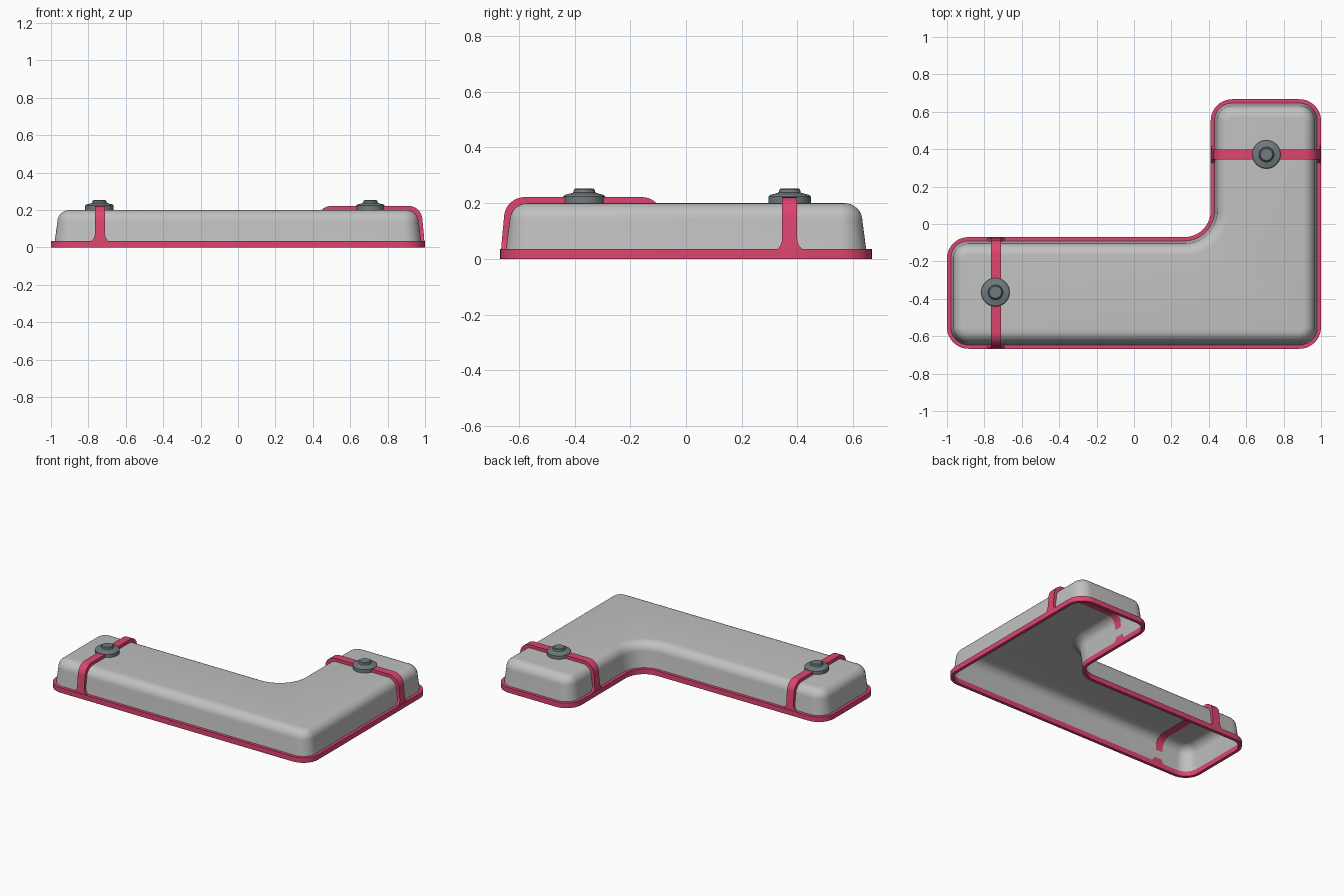
import bpy, bmesh, math
from mathutils import Vector

cube = bpy.data.objects.get("Cube")
if cube:
    bpy.data.objects.remove(cube)


def material(name, rgb):
    m = bpy.data.materials.new(name)
    m.use_nodes = True
    m.diffuse_color = (*rgb, 1)
    m.node_tree.nodes["Principled BSDF"].inputs["Base Color"].default_value = (*rgb, 1)
    return m


GREY = material("shell grey", (0.53, 0.53, 0.53))
RED = material("raspberry trim", (0.72, 0.06, 0.16))
STEEL = material("button steel", (0.16, 0.2, 0.215))

# L-shaped plan, counter-clockwise
X0, X1, XM = -1.0, 1.0, 0.41
Y0, Y1, YM = -0.667, 0.667, -0.07
PLAN = [(X0, Y0), (X1, Y0), (X1, Y1), (XM, Y1), (XM, YM), (X0, YM)]
RIM_H = 0.035


def outline(inset, steps=10):
    """Rounded plan moved inward by inset."""
    pts = []
    for i, p in enumerate(PLAN):
        p = Vector(p)
        a = (p - Vector(PLAN[i - 1])).normalized()
        b = (Vector(PLAN[(i + 1) % len(PLAN)]) - p).normalized()
        turn = a.x * b.y - a.y * b.x
        corner = p + inset * (b - a) * turn
        r = 0.115 - inset if turn > 0 else 0.14 + inset
        centre = corner + r * (b - a)
        for k in range(steps + 1):
            t = k / steps * math.pi / 2
            pts.append(centre - r * b * math.cos(t) + r * a * math.sin(t))
    return pts


def finish(bm, name, mat, angle=35):
    bmesh.ops.recalc_face_normals(bm, faces=bm.faces)
    me = bpy.data.meshes.new(name)
    bm.to_mesh(me)
    bm.free()
    me.materials.append(mat)
    ob = bpy.data.objects.new(name, me)
    bpy.context.collection.objects.link(ob)
    bpy.ops.object.select_all(action="DESELECT")
    ob.select_set(True)
    bpy.context.view_layer.objects.active = ob
    bpy.ops.object.shade_smooth_by_angle(angle=math.radians(angle))
    return ob


def loft(bm, rings, loop=False):
    """Skin closed rings of points."""
    rows = [[bm.verts.new(p) for p in ring] for ring in rings]
    pairs = list(zip(rows, rows[1:])) + ([(rows[-1], rows[0])] if loop else [])
    for lo, hi in pairs:
        for i in range(len(lo)):
            j = (i + 1) % len(lo)
            bm.faces.new((lo[i], lo[j], hi[j], hi[i]))
    return rows


def shoulder(inset, top, r, steps=8):
    """Quarter round from a wall at inset up to a flat top."""
    return [(inset + r * (1 - math.cos(k / steps * math.pi / 2)),
             top - r + r * math.sin(k / steps * math.pi / 2)) for k in range(steps + 1)]


# Shell: open underneath, tapered walls, rounded shoulder, flat top
bm = bmesh.new()
levels = [(0.02, RIM_H - 0.005)] + shoulder(0.034, 0.2, 0.064)
rows = loft(bm, [[(p.x, p.y, z) for p in outline(d)] for d, z in levels])
bm.faces.new(rows[-1])
finish(bm, "shell", GREY)

# Rim: rectangular band around the lower edge
bm = bmesh.new()
section = [(0, 0), (0, RIM_H), (0.021, RIM_H), (0.021, 0)]
loft(bm, [[(p.x, p.y, z) for p in outline(d)] for d, z in section], loop=True)
finish(bm, "rim", RED)


def half_width(z):
    """Strap half width, flaring where it meets the rim."""
    t = max(0, min(1, (0.075 - z) / 0.04))
    return 0.027 + 0.018 * t ** 2.5


def strap(name, start, end, place):
    """Arched band across one arm; place maps (along, across, z) to a point."""
    feet = [RIM_H * 0.5, RIM_H, 0.043, 0.05, 0.06, 0.075]
    outer = [(0.001 + 0.08 * z, z) for z in feet] + shoulder(0.014, 0.222, 0.074)
    inner = [(0.018 + 0.1 * z, z) for z in feet] + shoulder(0.034, 0.198, 0.064)
    rings = []
    for (do, zo), (di, zi) in zip(outer, inner):
        w = half_width(zo)
        rings.append([(do, -w, zo), (do, w, zo), (di, w, zi), (di, -w, zi)])
    path = [[place(start + d, w, z) for d, w, z in ring] for ring in rings]
    path += [[place(end - d, w, z) for d, w, z in ring] for ring in reversed(rings)]
    bm = bmesh.new()
    rows = loft(bm, path)
    bm.faces.new(rows[0])
    bm.faces.new(rows[-1])
    finish(bm, name, RED)


strap("long_arm_strap", Y0, YM, lambda u, w, z: (-0.738 + w, u, z))
strap("short_arm_strap", XM, X1, lambda u, w, z: (u, 0.372 + w, z))


# Buttons: stepped discs turned from one profile
def button(name, x, y, sides=40):
    profile = [(0.076, 0.201), (0.076, 0.224), (0.07, 0.23), (0.056, 0.233),
               (0.04, 0.238), (0.037, 0.249), (0.032, 0.253)]
    turns = [2 * math.pi * k / sides for k in range(sides)]
    bm = bmesh.new()
    rows = loft(bm, [[(x + r * math.cos(t), y + r * math.sin(t), z) for t in turns]
                     for r, z in profile])
    bm.faces.new(rows[0])
    bm.faces.new(rows[-1])
    finish(bm, name, STEEL, 25)


button("long_arm_button", -0.741, -0.365)
button("short_arm_button", 0.708, 0.372)
